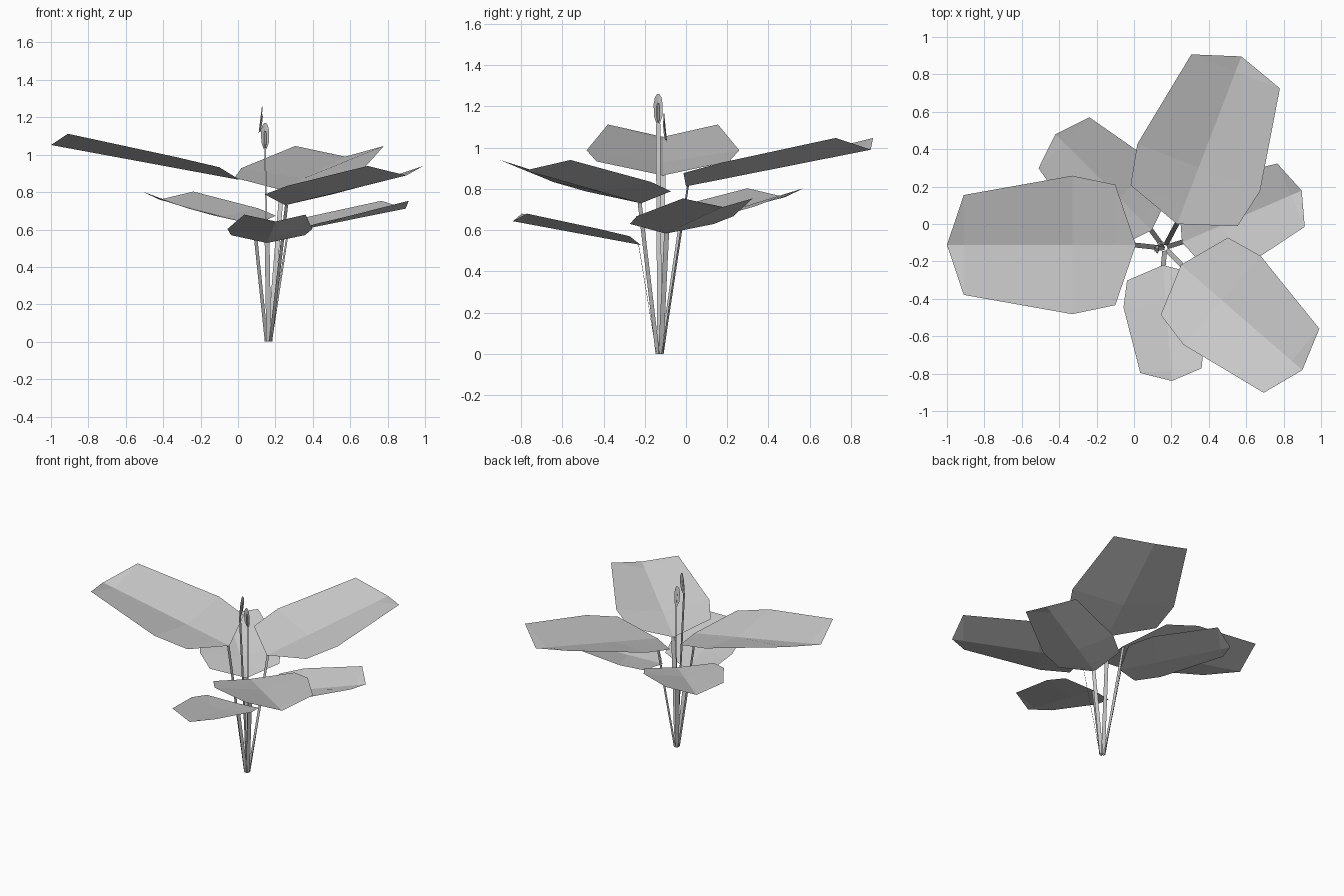
import bpy, math
from mathutils import Vector

if "Cube" in bpy.data.objects:
    bpy.data.objects.remove(bpy.data.objects["Cube"])

UP = Vector((0, 0, 1))
ROOT = Vector((0.163, -0.128, 0))

# leaf outline for unit scale: distance along, half width, edge height
LEAF = [(0.11, 0.322, 0.068), (0.34, 0.37, 0.122), (0.92, 0.267, 0.247)]
LENGTH, RISE = 1.01, 0.187


def add_mesh(name, verts, faces):
    me = bpy.data.meshes.new(name)
    me.from_pydata([tuple(v) for v in verts], [], faces)
    me.update()
    ob = bpy.data.objects.new(name, me)
    bpy.context.collection.objects.link(ob)
    return ob


# folded leaf blade: midrib line with raised edges on both sides
def leaf(name, base, angle, scale):
    a = math.radians(angle)
    d = Vector((math.cos(a), math.sin(a), 0))
    n = Vector((-d.y, d.x, 0))
    b = Vector(base)
    place = lambda s, w, z: b + scale * (d * s + n * w + UP * z)
    verts = [place(0, 0, 0)]
    for s, w, z in LEAF:
        verts += [place(s, w, z), place(s, 0, s * RISE / LENGTH), place(s, -w, z)]
    verts.append(place(LENGTH, 0, RISE))
    faces = [(0, 2, 1), (0, 3, 2)]
    for i in (1, 4):
        faces += [(i, i + 1, i + 4, i + 3), (i + 1, i + 2, i + 5, i + 4)]
    faces += [(7, 8, 10), (8, 9, 10)]
    add_mesh(name, verts, faces)
    # flat stalk, its width across the leaf direction
    ribbon(name + "_stalk", ROOT + d * 0.015, b + d * 0.01 + UP * 0.002, n, 0.026)


def ribbon(name, p, q, side, width):
    h = side * width / 2
    p, q = Vector(p), Vector(q)
    add_mesh(name, [p - h, p + h, q + h, q - h], [(0, 1, 2, 3)])


# flower: flat stalk, cupped bract and a slim spike in front of it
def flower(name, bottom, top, side, cup, stalk_width):
    bottom, top, side, cup = map(Vector, (bottom, top, side, cup))
    ribbon(name + "_stalk", ROOT, bottom, side, stalk_width)
    verts, faces = [], []
    for t, w in [(0, 0.008), (0.25, 0.02), (0.65, 0.022), (0.88, 0.016), (1, 0.005)]:
        c = bottom.lerp(top, t)
        verts += [c + side * w + cup * w * 0.3, c, c - side * w + cup * w * 0.3]
    for i in range(0, 12, 3):
        faces += [(i, i + 1, i + 4, i + 3), (i + 1, i + 2, i + 5, i + 4)]
    add_mesh(name + "_bract", verts, faces)
    verts, faces = [], []
    for t, r in [(0.05, 0.004), (0.2, 0.007), (0.6, 0.007), (0.7, 0.003)]:
        c = bottom.lerp(top, t) + cup * 0.006
        verts += [c + r * (side * math.cos(k * math.pi / 3) + cup * math.sin(k * math.pi / 3))
                  for k in range(6)]
    for j in range(3):
        for k in range(6):
            m = (k + 1) % 6
            faces.append((j * 6 + k, j * 6 + m, j * 6 + 6 + m, j * 6 + 6 + k))
    faces += [tuple(range(5, -1, -1)), tuple(range(18, 24))]
    add_mesh(name + "_spike", verts, faces)


leaf("left_leaf", (0.01, -0.112, 0.865), 180, 1.0)
leaf("back_leaf", (0.23, 0.0, 0.812), 69, 0.95)
leaf("front_right_leaf", (0.252, -0.218, 0.73), -41, 0.85)
leaf("back_left_leaf", (0.094, -0.034, 0.625), 135, 0.72)
leaf("right_leaf", (0.257, -0.098, 0.583), 23.4, 0.69)
leaf("front_leaf", (0.155, -0.22, 0.528), -85.7, 0.615)

flower("tall_flower", (0.11, -0.135, 1.115), (0.128, -0.135, 1.26), (0, 1, 0), (1, 0, 0), 0.022)
flower("short_flower", (0.145, -0.092, 1.03), (0.145, -0.106, 1.17), (1, 0, 0), (0, -1, 0), 0.008)
